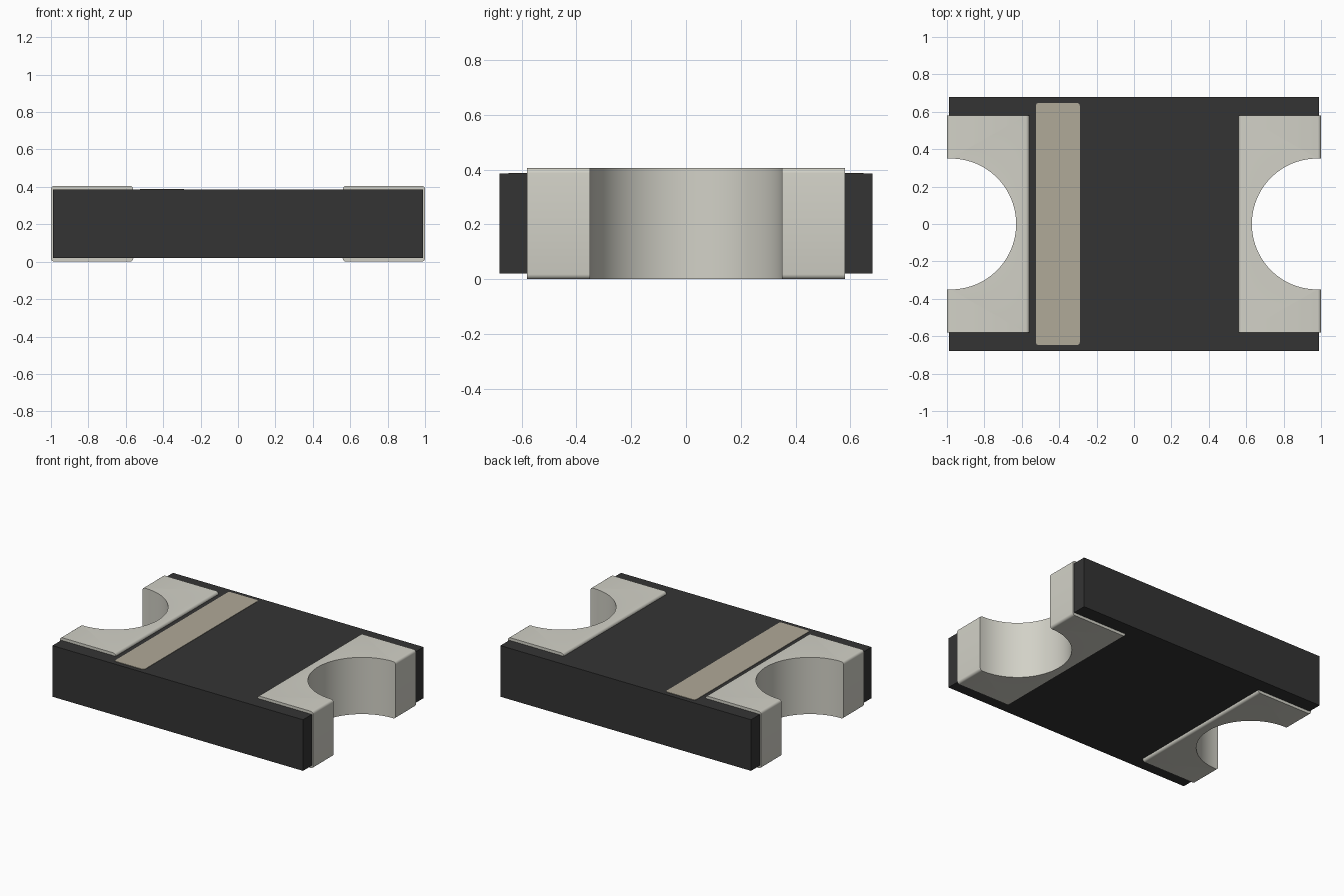
import bpy, bmesh, math

if "Cube" in bpy.data.objects:
    bpy.data.objects.remove(bpy.data.objects["Cube"], do_unlink=True)


def material(name, rgb):
    m = bpy.data.materials.new(name)
    m.use_nodes = True
    m.diffuse_color = (*rgb, 1)
    bsdf = m.node_tree.nodes["Principled BSDF"]
    bsdf.inputs["Base Color"].default_value = (*rgb, 1)
    bsdf.inputs["Roughness"].default_value = 0.6
    return m


BLACK = material("black_body", (0.034, 0.034, 0.034))
METAL = material("pale_grey_metal", (0.645, 0.638, 0.571))
TAN = material("tan_marking", (0.435, 0.398, 0.316))


def arc(cx, cy, r, a0, a1, n):
    """Points along an arc, angles in degrees."""
    return [(cx + r * math.cos(math.radians(a0 + (a1 - a0) * i / n)),
             cy + r * math.sin(math.radians(a0 + (a1 - a0) * i / n)))
            for i in range(n + 1)]


def prism(name, outline, z0, z1, mat, round_x=(), radius=0.018):
    """Extrude an outline upwards; round top and bottom edges lying at the given x."""
    bm = bmesh.new()
    face = bm.faces.new([bm.verts.new((x, y, z0)) for x, y in outline])
    top = bmesh.ops.extrude_face_region(bm, geom=[face])["geom"]
    bmesh.ops.translate(bm, vec=(0, 0, z1 - z0),
                        verts=[g for g in top if isinstance(g, bmesh.types.BMVert)])
    edges = [e for e in bm.edges
             if abs(e.verts[0].co.z - e.verts[1].co.z) < 1e-5
             and any(all(abs(v.co.x - x) < 1e-4 for v in e.verts) for x in round_x)]
    if edges:
        bmesh.ops.bevel(bm, geom=edges, offset=radius, segments=4,
                        profile=0.5, affect='EDGES')
    bmesh.ops.recalc_face_normals(bm, faces=bm.faces[:])
    mesh = bpy.data.meshes.new(name)
    bm.to_mesh(mesh)
    bm.free()
    mesh.materials.append(mat)
    ob = bpy.data.objects.new(name, mesh)
    bpy.context.collection.objects.link(ob)
    bpy.ops.object.select_all(action='DESELECT')
    ob.select_set(True)
    bpy.context.view_layer.objects.active = ob
    bpy.ops.object.shade_smooth_by_angle(angle=math.radians(35))
    return ob


HOLE_X, HOLE_R = 0.98, 0.35

# Body slab, with end recesses hidden just behind the metal
right_recess = arc(HOLE_X, 0, HOLE_R + 0.015, 270, 90, 48)
right_recess = [(0.99, -HOLE_R - 0.015)] + right_recess + [(0.99, HOLE_R + 0.015)]
left_recess = [(-x, -y) for x, y in right_recess]
body = [(0.99, -0.68)] + right_recess + [(0.99, 0.68), (-0.99, 0.68)] \
    + left_recess + [(-0.99, -0.68)]
prism("body", body, 0.02, 0.385, BLACK)

# Metal end terminals wrapping the body, each with a half-round notch
terminal = [(0.56, -0.58), (1, -0.58), (1, -HOLE_R)] \
    + arc(HOLE_X, 0, HOLE_R, 270, 90, 48) + [(1, HOLE_R), (1, 0.58), (0.56, 0.58)]
for side, s in (("left", 1), ("right", -1)):
    prism(side + "_terminal", [(s * x, y) for x, y in terminal], 0, 0.405,
          METAL, round_x=(s, s * 0.56))

# Polarity band with small rounded corners
x0, x1, y1, r = -0.525, -0.29, 0.647, 0.015
band = arc(x1 - r, y1 - r, r, 0, 90, 5) + arc(x0 + r, y1 - r, r, 90, 180, 5) \
    + arc(x0 + r, r - y1, r, 180, 270, 5) + arc(x1 - r, r - y1, r, 270, 360, 5)
prism("polarity_band", band, 0.383, 0.388, TAN)
